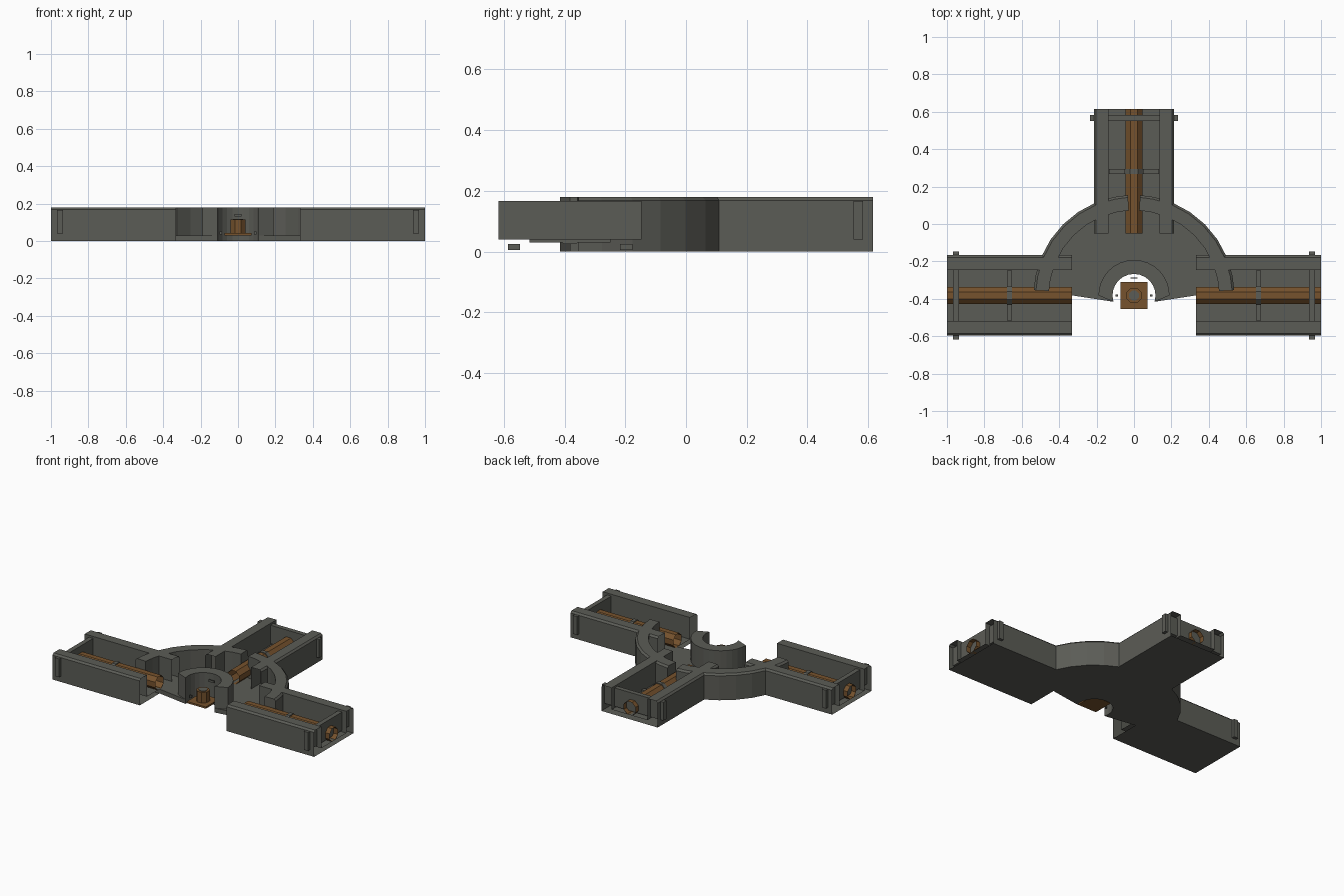
import bpy, bmesh, math
from mathutils import Matrix, Vector

if "Cube" in bpy.data.objects:
    bpy.data.objects.remove(bpy.data.objects["Cube"])

CY = -0.382  # hub centre and side-channel axis


def material(name, col):
    m = bpy.data.materials.new(name)
    m.diffuse_color = (*col, 1)
    m.use_nodes = True
    m.node_tree.nodes["Principled BSDF"].inputs["Base Color"].default_value = m.diffuse_color
    return m


GREY = material("stone grey", (0.105, 0.107, 0.093))
BROWN = material("rust brown", (0.18, 0.085, 0.026))


def finish(bm, name, mat, matrix=None):
    bmesh.ops.recalc_face_normals(bm, faces=bm.faces)
    if matrix:
        bm.transform(matrix)
    me = bpy.data.meshes.new(name)
    bm.to_mesh(me)
    bm.free()
    me.materials.append(mat)
    ob = bpy.data.objects.new(name, me)
    bpy.context.collection.objects.link(ob)
    return ob


def box(name, lo, hi, mat, matrix=None):
    bm = bmesh.new()
    bmesh.ops.create_cube(bm, size=1)
    lo, hi = Vector(lo), Vector(hi)
    for v in bm.verts:
        v.co = (lo + hi) / 2 + v.co * (hi - lo)
    return finish(bm, name, mat, matrix)


def loft(name, rings, mat, caps, matrix=None):
    """Join a list of equal closed outlines into a skin."""
    bm = bmesh.new()
    vs = [[bm.verts.new(p) for p in r] for r in rings]
    n = len(vs[0])
    for a, b in zip(vs, vs[1:]):
        for i in range(n):
            j = (i + 1) % n
            bm.faces.new((a[i], a[j], b[j], b[i]))
    if caps:
        bm.faces.new(vs[0])
        bm.faces.new(vs[-1])
    return finish(bm, name, mat, matrix)


def arc(r, a0, a1, n):
    out = []
    for i in range(n + 1):
        a = math.radians(a0 + (a1 - a0) * i / n)
        out.append((r * math.cos(a), CY + r * math.sin(a)))
    return out


def prism(name, outline, z0, z1, mat):
    return loft(name, [[(x, y, z) for x, y in outline] for z in (z0, z1)], mat, True)


def octagon(r, cx=0, cz=0):
    R = r / math.cos(math.pi / 8)
    return [(cx + R * math.cos(math.pi / 8 + k * math.pi / 4),
             cz + R * math.sin(math.pi / 8 + k * math.pi / 4)) for k in range(8)]


# Channel cross-section: floor and two walls with chamfered outer top edges
half = [(0.215, 0), (0.215, 0.168), (0.203, 0.18), (0.137, 0.18), (0.137, 0.03)]
section = half + [(-x, z) for x, z in reversed(half)]
PZ = 0.075  # pipe height


def arm(side, m):
    L = 0.668
    loft(side + "_channel", [[(x, y, z) for x, z in section] for y in (0, L)], GREY, False, m)
    loft(side + "_pipe", [[(x, y, z) for x, z in octagon(0.045, 0, PZ)] for y in (0, L)],
         BROWN, False, m)
    # end gate, pegged through the walls
    box(side + "_gate", (-0.235, 0.603, 0.04), (0.235, 0.635, 0.167), GREY, m)
    # pipe support strip and collar
    box(side + "_support", (-0.133, 0.32, 0.03), (0.133, 0.347, 0.045), GREY, m)
    loft(side + "_collar", [[(x, y, z) for x, z in octagon(0.05, 0, PZ)]
                            for y in (0.32, 0.347)], GREY, True, m)
    # small blocks inside the walls
    for s in (-1, 1):
        box(side + "_wall_block", (s * 0.185 - 0.02, 0.32, 0.005),
            (s * 0.185 + 0.02, 0.347, 0.025), GREY, m)


arm("north", Matrix.Translation((0, -0.052, 0)))
arm("west", Matrix.Translation((-0.332, CY, 0)) @ Matrix.Rotation(math.pi / 2, 4, 'Z'))
arm("east", Matrix.Translation((0.332, CY, 0)) @ Matrix.Rotation(-math.pi / 2, 4, 'Z'))

# Hub floor: half disc with a round opening
floor = arc(0.53, 0, 180, 16) + [(-0.33, CY)] + arc(0.115, 197, -17, 14) + [(0.33, CY)]
prism("hub_floor", floor, 0, 0.03, GREY)

# Outer curved walls, left and right, with chamfered outer edge
wall = [(0.455, 0), (0.455, 0.18), (0.525, 0.18), (0.537, 0.168), (0.537, 0)]
angles = [93.5] + [101.25 + 11.25 * i for i in range(7)] + [177]
for side, s in (("west", 1), ("east", -1)):
    rings = []
    for a in angles:
        c, d = math.cos(math.radians(a)) * s, math.sin(math.radians(a))
        rings.append([(r * c, CY + r * d, z) for r, z in wall])
    loft(side + "_hub_wall", rings, GREY, True)

# Inner half-round wall
prism("inner_wall", arc(0.19, 0, 180, 16) + arc(0.115, 197, -17, 14), 0, 0.18, GREY)

# Central valve: square plate, post and small fittings
box("valve_plate", (-0.072, CY - 0.072, 0.03), (0.072, CY + 0.072, 0.042), BROWN)
prism("valve_post", octagon(0.04, 0, CY), 0.042, 0.115, BROWN)
prism("valve_cap", octagon(0.026, 0, CY), 0.115, 0.118, GREY)
for s in (-1, 1):
    box("side_fitting", (s * 0.092 - 0.006, CY - 0.006, 0.035),
        (s * 0.092 + 0.006, CY + 0.006, 0.052), GREY)
box("back_fitting", (-0.02, -0.292, 0.13), (0.02, -0.286, 0.145), GREY)
